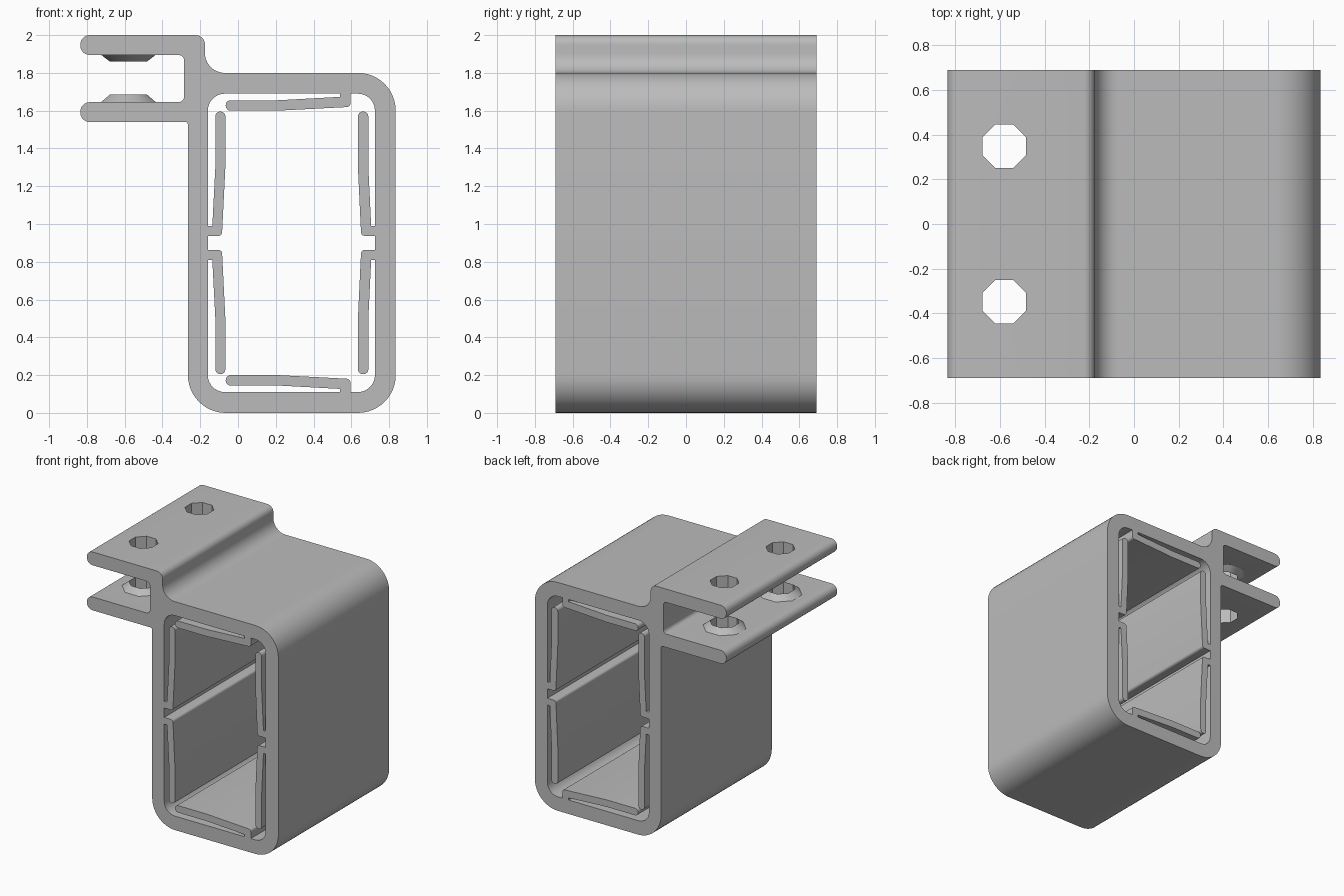
import bpy, math
from mathutils import Vector, Matrix

cube = bpy.data.objects.get("Cube")
if cube:
    bpy.data.objects.remove(cube, do_unlink=True)

HALF_DEPTH = 0.69
MID = 0.9                    # height of the tube's mirror plane
HOLE_X, HOLE_Y = -0.58, 0.348
OCT = 1 / math.cos(math.pi / 8)

grey = bpy.data.materials.new("grey plastic")
grey.use_nodes = True
grey.diffuse_color = (0.5, 0.5, 0.5, 1)
grey.node_tree.nodes["Principled BSDF"].inputs["Base Color"].default_value = (0.5, 0.5, 0.5, 1)


def rounded(corners):
    """Turn (x, z, radius) corners into an outline with arcs at the corners."""
    out = []
    for i, (x, z, r) in enumerate(corners):
        p = Vector((x, z))
        if r == 0:
            out.append(p)
            continue
        a = (Vector(corners[i - 1][:2]) - p).normalized()
        b = (Vector(corners[(i + 1) % len(corners)][:2]) - p).normalized()
        half = a.angle(b) / 2
        centre = p + (a + b).normalized() * (r / math.sin(half))
        start = p + a * (r / math.tan(half)) - centre
        end = p + b * (r / math.tan(half)) - centre
        turn = math.atan2(start.x * end.y - start.y * end.x, start.dot(end))
        steps = 12 if r > 0.1 else 7
        for k in range(steps + 1):
            t = turn * k / steps
            c, s = math.cos(t), math.sin(t)
            out.append(centre + Vector((c * start.x - s * start.y, s * start.x + c * start.y)))
    return out


def extrude(name, outlines):
    """Fill the outlines (inner ones become openings) and extrude along y."""
    curve = bpy.data.curves.new(name, "CURVE")
    curve.dimensions = "2D"
    curve.fill_mode = "BOTH"
    curve.extrude = HALF_DEPTH
    for pts in outlines:
        spline = curve.splines.new("POLY")
        spline.points.add(len(pts) - 1)
        for sp, p in zip(spline.points, pts):
            sp.co = (p.x, p.y, 0, 1)
        spline.use_cyclic_u = True
    ob = bpy.data.objects.new(name, curve)
    bpy.context.collection.objects.link(ob)
    select(ob)
    bpy.ops.object.convert(target="MESH")
    ob = bpy.context.object
    ob.data.transform(Matrix.Rotation(math.pi / 2, 4, "X"))
    bpy.ops.object.mode_set(mode="EDIT")
    bpy.ops.mesh.select_all(action="SELECT")
    bpy.ops.mesh.remove_doubles(threshold=0.0002)
    bpy.ops.mesh.normals_make_consistent(inside=False)
    bpy.ops.object.mode_set(mode="OBJECT")
    return ob


def select(ob):
    bpy.ops.object.select_all(action="DESELECT")
    ob.select_set(True)
    bpy.context.view_layer.objects.active = ob


def octagon(name, y, z0, z1, flat0, flat1):
    """Eight-sided cone section with flats facing x and y."""
    bpy.ops.mesh.primitive_cone_add(vertices=8, radius1=flat0 * OCT, radius2=flat1 * OCT,
                                    depth=z1 - z0, location=(HOLE_X, y, (z0 + z1) / 2),
                                    rotation=(0, 0, math.pi / 8))
    ob = bpy.context.object
    ob.name = name
    return ob


def cut(ob, cutter):
    select(ob)
    mod = ob.modifiers.new("hole", "BOOLEAN")
    mod.operation = "DIFFERENCE"
    mod.solver = "EXACT"
    mod.object = cutter
    bpy.ops.object.modifier_apply(modifier=mod.name)


# Tube and forked flange: outer outline
outer = [(-0.265, 0, 0.2), (0.835, 0, 0.2), (0.835, 1.8, 0.2), (-0.175, 1.8, 0.105),
         (-0.175, 2, 0.05), (-0.835, 2, 0.05), (-0.835, 1.895, 0.05), (-0.285, 1.895, 0.03),
         (-0.285, 1.645, 0.03), (-0.835, 1.645, 0.05), (-0.835, 1.54, 0.05), (-0.265, 1.54, 0.015)]

# Opening with spring fingers: upper half, left to right
upper = [(-0.16, 0.937, 0), (-0.085, 0.937, 0.02), (-0.067, 1.3, 0), (-0.067, 1.595, 0.026),
         (-0.12, 1.595, 0.026), (-0.12, 1.3, 0), (-0.136, 0.99, 0), (-0.16, 0.99, 0),
         (-0.16, 1.69, 0.09), (0.54, 1.69, 0), (0.54, 1.673, 0), (0.21, 1.655, 0),
         (-0.065, 1.655, 0.026), (-0.065, 1.6, 0.026), (0.21, 1.6, 0), (0.595, 1.62, 0.02),
         (0.595, 1.69, 0), (0.725, 1.69, 0.09), (0.725, 0.99, 0), (0.705, 0.99, 0),
         (0.69, 1.3, 0), (0.69, 1.595, 0.026), (0.635, 1.595, 0.026), (0.635, 1.3, 0),
         (0.652, 0.937, 0.02), (0.725, 0.937, 0)]
lower = [(x, 2 * MID - z, r) for x, z, r in reversed(upper)]

body = extrude("bracket_body", [rounded(outer), rounded(upper + lower)])
parts = [body]

# Tapered bosses around the bolt holes, facing each other inside the fork
for side, y in (("front", -HOLE_Y), ("back", HOLE_Y)):
    cutter = octagon("hole_cutter", y, 1.4, 2.2, 0.0975, 0.0975)
    cutter.hide_render = True
    bosses = [octagon(side + "_lower_boss", y, 1.635, 1.685, 0.157, 0.0985),
              octagon(side + "_upper_boss", y, 1.86, 1.905, 0.0985, 0.157)]
    for ob in [body] + bosses:
        cut(ob, cutter)
    parts += bosses
    bpy.data.objects.remove(cutter, do_unlink=True)

for ob in parts:
    ob.data.materials.clear()
    ob.data.materials.append(grey)
    select(ob)
    bpy.ops.object.shade_smooth_by_angle(angle=math.radians(30))
